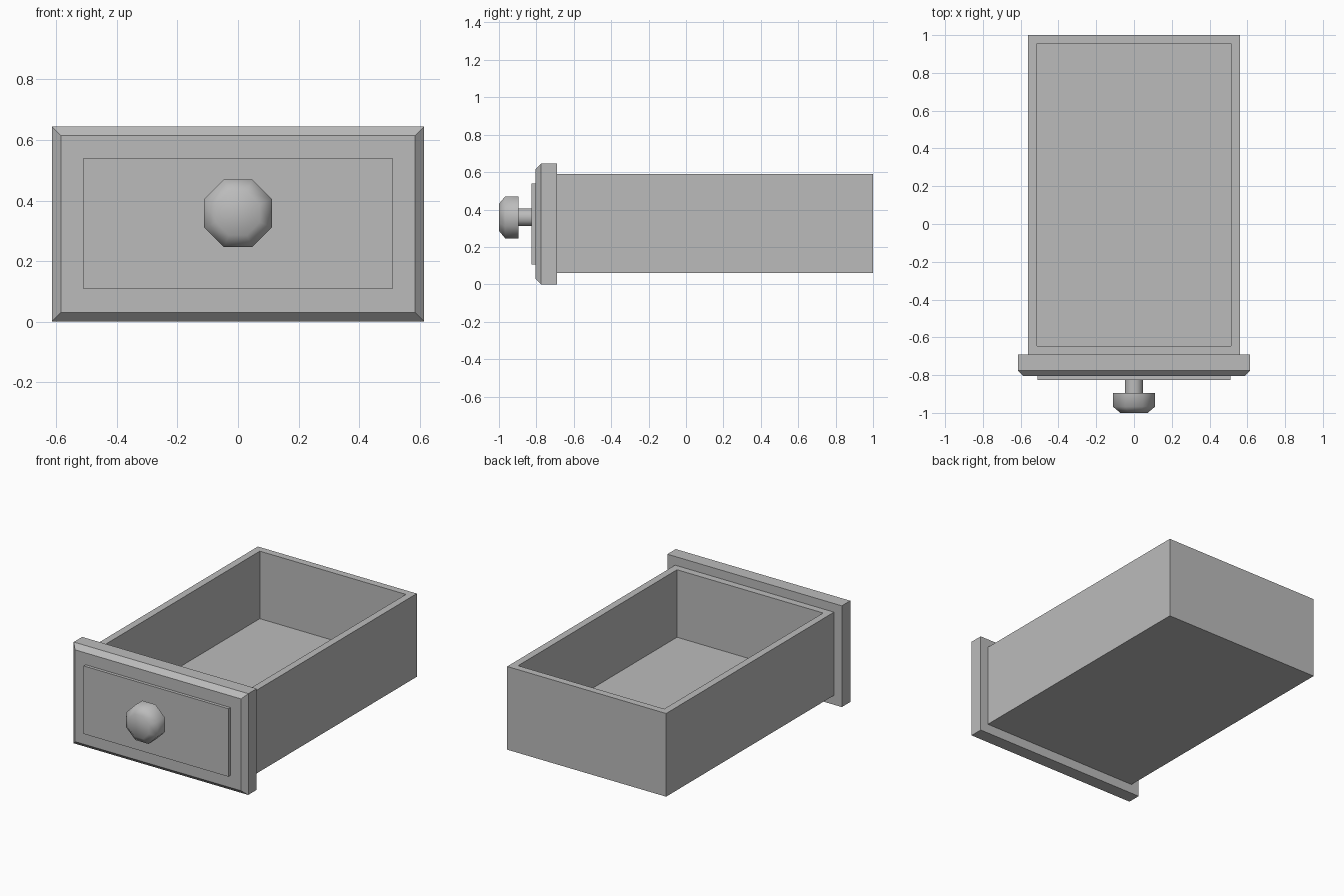
import bpy, bmesh, math
from mathutils import Matrix, Vector

cube = bpy.data.objects.get("Cube")
if cube:
    bpy.data.objects.remove(cube, do_unlink=True)

grey = bpy.data.materials.new("plain_grey")
grey.use_nodes = True
colour = (0.5, 0.5, 0.5, 1)
grey.diffuse_color = colour
grey.node_tree.nodes["Principled BSDF"].inputs["Base Color"].default_value = colour


def finish(name, bm):
    bmesh.ops.recalc_face_normals(bm, faces=bm.faces)
    mesh = bpy.data.meshes.new(name)
    bm.to_mesh(mesh)
    bm.free()
    mesh.materials.append(grey)
    obj = bpy.data.objects.new(name, mesh)
    bpy.context.collection.objects.link(obj)
    return obj


def box(lo, hi):
    lo, hi = Vector(lo), Vector(hi)
    bm = bmesh.new()
    bmesh.ops.create_cube(bm, size=1)
    bmesh.ops.transform(bm, verts=bm.verts,
                        matrix=Matrix.Translation((lo + hi) / 2) @ Matrix.Diagonal((*(hi - lo), 1)))
    return bm


def face_towards(bm, direction):
    bm.normal_update()
    return max(bm.faces, key=lambda f: f.normal.dot(Vector(direction)))


# Open drawer tray: inset the top face, then sink it to the floor
bm = box((-0.56, -0.69, 0.06), (0.56, 1, 0.59))
top = face_towards(bm, (0, 0, 1))
bmesh.ops.inset_region(bm, faces=[top], thickness=0.064)
hole = bmesh.ops.extrude_face_region(bm, geom=[top])
bmesh.ops.translate(bm, vec=(0, 0, -0.43),
                    verts=[v for v in hole["geom"] if isinstance(v, bmesh.types.BMVert)])
if top.is_valid:
    bmesh.ops.delete(bm, geom=[top], context="FACES_ONLY")
finish("drawer_tray", bm)

# Front board with chamfered front rim
bm = box((-0.615, -0.805, 0), (0.615, -0.69, 0.645))
rim = list(face_towards(bm, (0, -1, 0)).edges)
bmesh.ops.bevel(bm, geom=rim, offset=0.03, segments=1, affect="EDGES")
finish("front_board", bm)

# Thin raised panel
finish("raised_panel", box((-0.51, -0.825, 0.107), (0.51, -0.805, 0.54)))


# Octagonal turned knob, lathed along y from (flat radius, y) rings
def lathe(name, profile, z, sides=8):
    bm = bmesh.new()
    rings = []
    for r, y in profile:
        r /= math.cos(math.pi / sides)
        angles = [(i + 0.5) * math.tau / sides for i in range(sides)]
        rings.append([bm.verts.new((r * math.cos(a), y, z + r * math.sin(a))) for a in angles])
    for a, b in zip(rings, rings[1:]):
        for i in range(sides):
            j = (i + 1) % sides
            bm.faces.new((a[i], a[j], b[j], b[i]))
    bm.faces.new(rings[0])
    bm.faces.new(rings[-1])
    obj = finish(name, bm)
    bpy.ops.object.select_all(action="DESELECT")
    obj.select_set(True)
    bpy.context.view_layer.objects.active = obj
    bpy.ops.object.shade_smooth_by_angle(angle=math.radians(60))


lathe("knob_stem", [(0.047, -0.82), (0.047, -0.9)], 0.358)
lathe("knob_head", [(0.112, -0.896), (0.112, -0.967), (0.072, -1)], 0.358)
